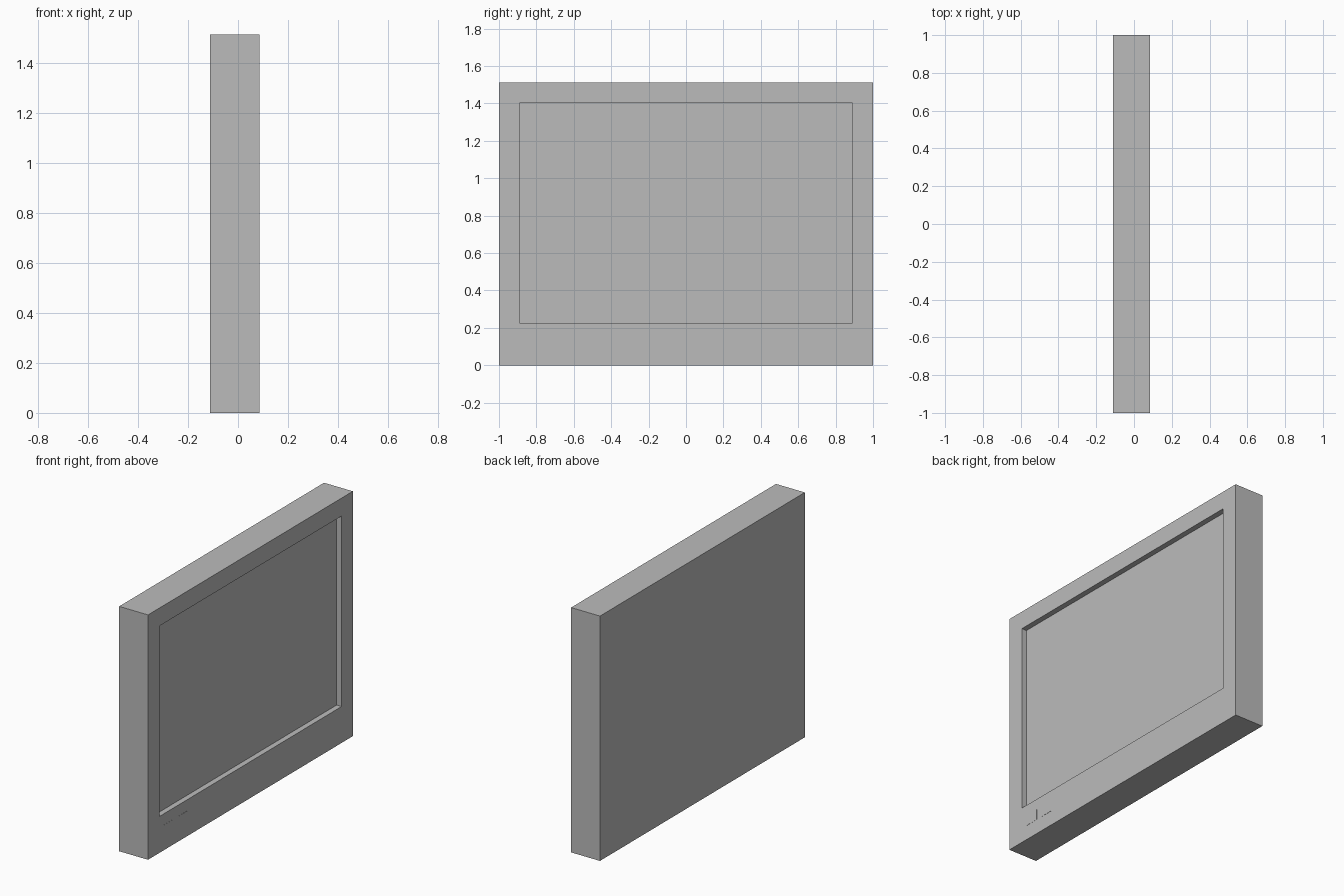
import bpy
import bmesh

old = bpy.data.objects.get("Cube")
if old:
    bpy.data.objects.remove(old, do_unlink=True)

grey = bpy.data.materials.new("plain_grey")
grey.use_nodes = True
colour = (0.5, 0.5, 0.5, 1)
grey.diffuse_color = colour
grey.node_tree.nodes["Principled BSDF"].inputs["Base Color"].default_value = colour

BACK, FACE = -0.112, 0.085
HALF_WIDTH, HEIGHT = 1.0, 1.513


def box(bm, low, high):
    """Add a box spanning two opposite corners."""
    for v in bmesh.ops.create_cube(bm, size=1)["verts"]:
        v.co = [h if c > 0 else l for c, l, h in zip(v.co, low, high)]


def finish(bm, name):
    bmesh.ops.recalc_face_normals(bm, faces=bm.faces)
    mesh = bpy.data.meshes.new(name)
    bm.to_mesh(mesh)
    bm.free()
    mesh.materials.append(grey)
    obj = bpy.data.objects.new(name, mesh)
    bpy.context.collection.objects.link(obj)
    return obj


# Cabinet: a slab whose +x face is inset, then pushed in for the screen
bm = bmesh.new()
box(bm, (BACK, -HALF_WIDTH, 0), (FACE, HALF_WIDTH, HEIGHT))
bm.normal_update()
screen = max(bm.faces, key=lambda f: f.normal.x)
bmesh.ops.inset_individual(bm, faces=[screen], thickness=0.1)
for v in screen.verts:
    v.co.y = 0.89 if v.co.y > 0 else -0.89
    v.co.z = 1.402 if v.co.z > HEIGHT / 2 else 0.225
bmesh.ops.inset_individual(bm, faces=[screen], thickness=0)
for v in screen.verts:
    v.co.x = FACE - 0.034
finish(bm, "cabinet")

# Two nearly flush buttons below the screen
for name, y in (("power_button", -0.8), ("menu_button", -0.666)):
    bm = bmesh.new()
    box(bm, (FACE - 0.002, y - 0.043, 0.091), (FACE + 0.001, y + 0.043, 0.156))
    finish(bm, name)
